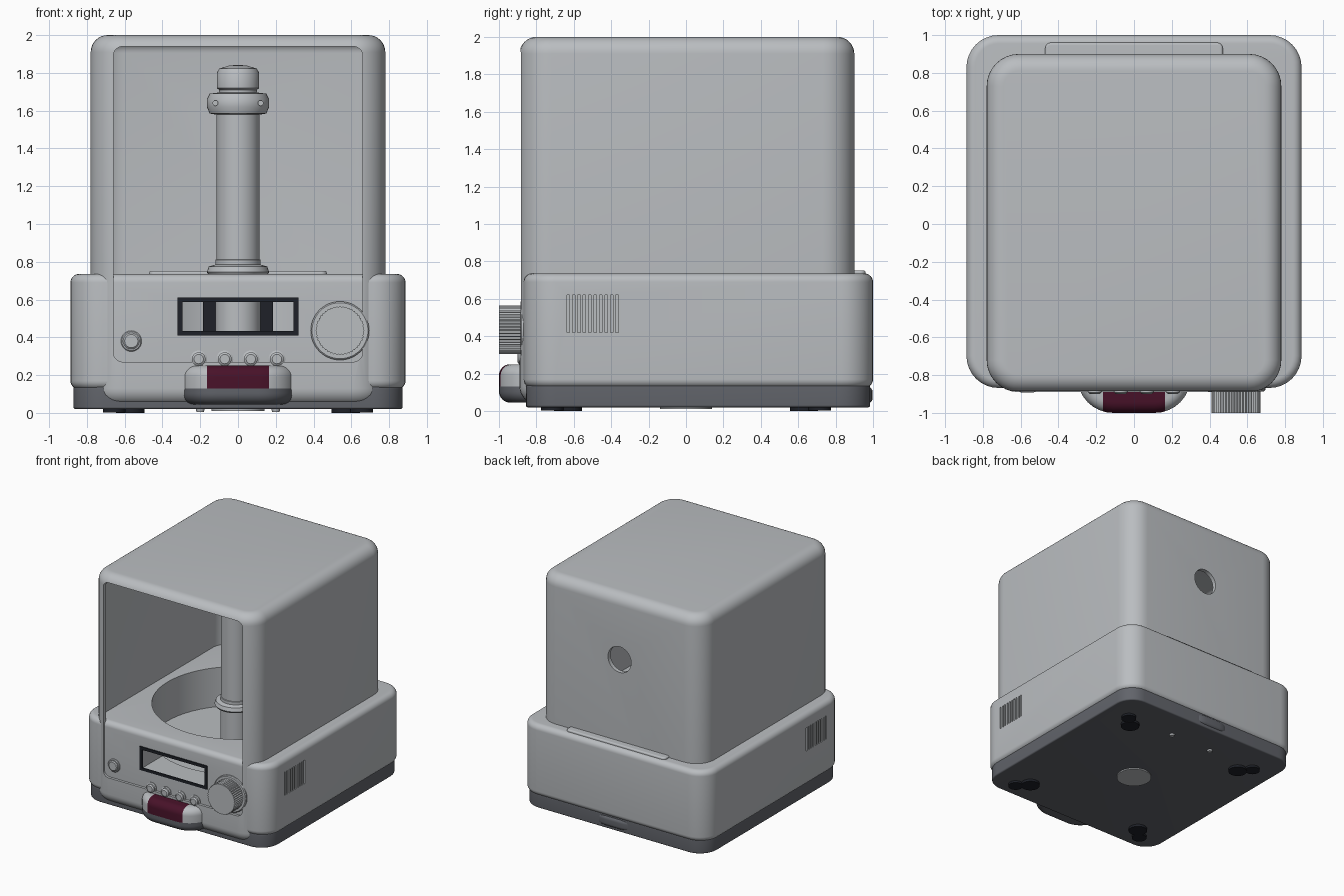
import bpy, bmesh, math
from mathutils import Matrix

cube = bpy.data.objects.get("Cube")
if cube:
    bpy.data.objects.remove(cube, do_unlink=True)


def material(name, rgb):
    m = bpy.data.materials.new(name)
    m.use_nodes = True
    m.diffuse_color = (*rgb, 1)
    bsdf = m.node_tree.nodes["Principled BSDF"]
    bsdf.inputs["Base Color"].default_value = (*rgb, 1)
    bsdf.inputs["Roughness"].default_value = 0.6
    return m


SHELL = material("light grey shell", (0.49, 0.51, 0.53))
SLATE = material("dark slate", (0.12, 0.127, 0.145))
BLACK = material("black", (0.013, 0.015, 0.021))
MAROON = material("maroon", (0.065, 0.006, 0.022))

FACING_FRONT = Matrix.Rotation(math.radians(90), 4, "X")    # local +z becomes -y


def finish(name, bm, mats, matrix=None):
    if matrix:
        bm.transform(matrix)
    bmesh.ops.recalc_face_normals(bm, faces=bm.faces)
    mesh = bpy.data.meshes.new(name)
    bm.to_mesh(mesh)
    bm.free()
    obj = bpy.data.objects.new(name, mesh)
    bpy.context.collection.objects.link(obj)
    for m in mats:
        mesh.materials.append(m)
    smooth(obj)
    return obj


def smooth(obj):
    bpy.ops.object.select_all(action="DESELECT")
    bpy.context.view_layer.objects.active = obj
    obj.select_set(True)
    bpy.ops.object.shade_smooth_by_angle(angle=math.radians(32))


def skin(bm, rings):
    """Bridge equal rings of points and cap both ends."""
    rows = [[bm.verts.new(p) for p in ring] for ring in rings]
    n = len(rows[0])
    for a, b in zip(rows, rows[1:]):
        for i in range(n):
            bm.faces.new((a[i], a[(i + 1) % n], b[(i + 1) % n], b[i]))
    bm.faces.new(rows[0][::-1])
    bm.faces.new(rows[-1])


def rounded_mesh(xs, ys, zs, corner, edge, seg=8):
    """Box with vertical corners of one radius and top/bottom edges of another."""
    steps = [(edge * (1 - math.sin(a)), edge * (1 - math.cos(a)))
             for a in (math.pi / 2 * i / seg for i in range(seg + 1))] if edge else [(0, 0)]
    levels = [(i, zs[0] + h) for i, h in steps] + [(i, zs[1] - h) for i, h in reversed(steps)]
    rings = []
    for inset, z in levels:
        r = max(corner - inset, 0.002)
        x0, x1 = xs[0] + inset + r, xs[1] - inset - r
        y0, y1 = ys[0] + inset + r, ys[1] - inset - r
        ring = []
        for q, (cx, cy) in enumerate(((x1, y1), (x0, y1), (x0, y0), (x1, y0))):
            for i in range(seg + 1):
                a = math.pi / 2 * (q + i / seg)
                ring.append((cx + r * math.cos(a), cy + r * math.sin(a), z))
        rings.append(ring)
    bm = bmesh.new()
    skin(bm, rings)
    return bm


def rounded_box(name, xs, ys, zs, corner, edge, mat=SHELL, matrix=None):
    return finish(name, rounded_mesh(xs, ys, zs, corner, edge), [mat], matrix)


def box(name, xs, ys, zs, mat=SHELL):
    bm = bmesh.new()
    skin(bm, [[(xs[0], ys[0], z), (xs[1], ys[0], z), (xs[1], ys[1], z), (xs[0], ys[1], z)]
              for z in zs])
    return finish(name, bm, [mat])


def lathe(name, profile, at, mat=SHELL, front=False, n=40, ribs=0.0):
    """Revolve (radius, height) pairs about z, or about -y when front is set."""
    bm = bmesh.new()
    skin(bm, [[((r - ribs * (i % 2)) * math.cos(math.tau * i / n),
                (r - ribs * (i % 2)) * math.sin(math.tau * i / n), h) for i in range(n)]
              for r, h in profile])
    return finish(name, bm, [mat], Matrix.Translation(at) @ (FACING_FRONT if front else Matrix()))


def cut(obj, *cutters):
    for c in cutters:
        c.hide_render = True
        mod = obj.modifiers.new("cut", "BOOLEAN")
        mod.operation, mod.solver, mod.object = "DIFFERENCE", "EXACT", c
        bpy.ops.object.select_all(action="DESELECT")
        bpy.context.view_layer.objects.active = obj
        obj.select_set(True)
        bpy.ops.object.modifier_apply(modifier=mod.name)
        bpy.data.objects.remove(c, do_unlink=True)
    smooth(obj)


# Hood: thin shell, open at the front, with a round port in the back
hood = rounded_box("hood", (-0.78, 0.78), (-0.89, 0.9), (0.04, 2), 0.17, 0.09)
cut(hood,
    rounded_box("hood_cavity", (-0.745, 0.745), (-0.855, 0.865), (0.08, 1.965), 0.14, 0.06),
    rounded_box("front_opening", (-0.66, 0.66), (0.27, 1.94), (0.7, 1.1), 0.05, 0,
                matrix=FACING_FRONT),
    lathe("back_port", [(0.11, -0.2), (0.11, 0.2)], (0, 0.9, 1.45), front=True))

# Base body with the round chamber, display window and side vents
base = rounded_box("base_body", (-0.887, 0.887), (-0.868, 1.0), (0.125, 0.735), 0.17, 0.045)
cut(base,
    lathe("chamber", [(0.67, 0.4), (0.67, 1)], (0, 0, 0), n=64),
    box("window_hole", (-0.295, 0.295), (-1, -0.5), (0.432, 0.59)))
vents = bmesh.new()
for side in (-1, 1):
    for i in range(10):
        bmesh.ops.create_cube(vents, size=1, matrix=Matrix.Translation(
            (side * 0.887, -0.63 + i * 0.029, 0.52)) @ Matrix.Diagonal((0.03, 0.014, 0.2, 1)))
cut(base, finish("vent_slots", vents, [SHELL]))

rounded_box("back_tab", (-0.47, 0.47), (0.8, 0.96), (0.68, 0.752), 0.03, 0.012)

# Bottom slab, rear bulge and underside details
rounded_box("bottom_slab", (-0.872, 0.872), (-0.856, 0.985), (0.02, 0.14), 0.16, 0.012, SLATE)
rounded_box("rear_bulge", (-0.26, 0.26), (0.6, 0.998), (0.04, 0.13), 0.19, 0.03, SLATE)
lathe("underside_disc", [(0.14, 0.01), (0.14, 0.03)], (0, 0, 0))
for sx in (-1, 1):
    lathe("underside_stud", [(0.02, 0.006), (0.025, 0.03)], (sx * 0.2, 0.72, 0), n=16)
    for sy in (-1, 1):
        lathe("foot", [(0.075, 0), (0.075, 0.03)], (sx * 0.57, sy * 0.63, 0), BLACK, n=24)
        lathe("foot_lobe", [(0.06, 0.002), (0.06, 0.03)], (sx * 0.655, sy * 0.715, 0), BLACK, n=24)

# Display frame and dark panel at the rear of the chamber
for s in (-1, 1):
    box("display_frame_side", sorted((s * 0.295, s * 0.32)), (-0.876, -0.867), (0.41, 0.612), BLACK)
box("display_frame_top", (-0.295, 0.295), (-0.876, -0.867), (0.588, 0.612), BLACK)
box("display_frame_bottom", (-0.295, 0.295), (-0.876, -0.867), (0.41, 0.434), BLACK)
box("chamber_panel", (-0.185, 0.185), (0.635, 0.643), (0.4, 0.62), BLACK)

# Central column with collars, cap and small screws
lathe("column", [(0.12, 0.39), (0.12, 0.725), (0.155, 0.73), (0.165, 0.745), (0.155, 0.775),
                 (0.12, 0.785), (0.12, 0.81), (0.115, 0.812), (0.115, 1.58)], (0, -0.03, 0))
lathe("column_ring", [(0.12, 1.58), (0.15, 1.585), (0.165, 1.62), (0.165, 1.66), (0.15, 1.69),
                      (0.11, 1.695)], (0, -0.03, 0))
lathe("column_cap", [(0.1, 1.68), (0.1, 1.71), (0.112, 1.72), (0.112, 1.8), (0.1, 1.822),
                     (0.05, 1.838), (0.01, 1.842)], (0, -0.03, 0))
for s in (-1, 1):
    lathe("ring_screw", [(0.015, 0), (0.015, 0.035)], (s * 0.12, -0.13, 1.64), front=True, n=12)

# Front controls
lathe("knob_ring", [(0.155, 0), (0.155, 0.04), (0.148, 0.046)], (0.54, -0.84, 0.435), front=True, n=48)
lathe("knob", [(0.13, 0), (0.13, 0.16)], (0.54, -0.84, 0.435), front=True, n=96, ribs=0.006)
lathe("knob_cap", [(0.118, 0), (0.118, 0.157), (0.112, 0.162)], (0.54, -0.838, 0.435), front=True, n=48)
lathe("side_button_ring", [(0.055, 0), (0.055, 0.035), (0.05, 0.04)], (-0.565, -0.84, 0.38), front=True)
lathe("side_button", [(0.043, 0), (0.043, 0.045), (0.035, 0.052)], (-0.565, -0.84, 0.38), front=True)
for i in range(4):
    lathe("small_button", [(0.045, 0), (0.045, 0.035), (0.036, 0.04), (0.036, 0.052), (0.025, 0.06)],
          (-0.208 + i * 0.138, -0.84, 0.285), front=True, n=28)

# Front handle: light top, dark underside and a coloured grip
bm = rounded_mesh((-0.3, 0.3), (-1, -0.6), (0.045, 0.25), 0.19, 0.06)
for co, no in (((0, 0, 0.13), (0, 0, 1)), ((0.165, 0, 0), (1, 0, 0)), ((-0.165, 0, 0), (1, 0, 0))):
    bmesh.ops.bisect_plane(bm, geom=bm.verts[:] + bm.edges[:] + bm.faces[:],
                           plane_co=co, plane_no=no)
for f in bm.faces:
    c = f.calc_center_median()
    f.material_index = 1 if c.z < 0.13 else 2 if abs(c.x) < 0.165 else 0
finish("front_handle", bm, [SHELL, SLATE, MAROON])
